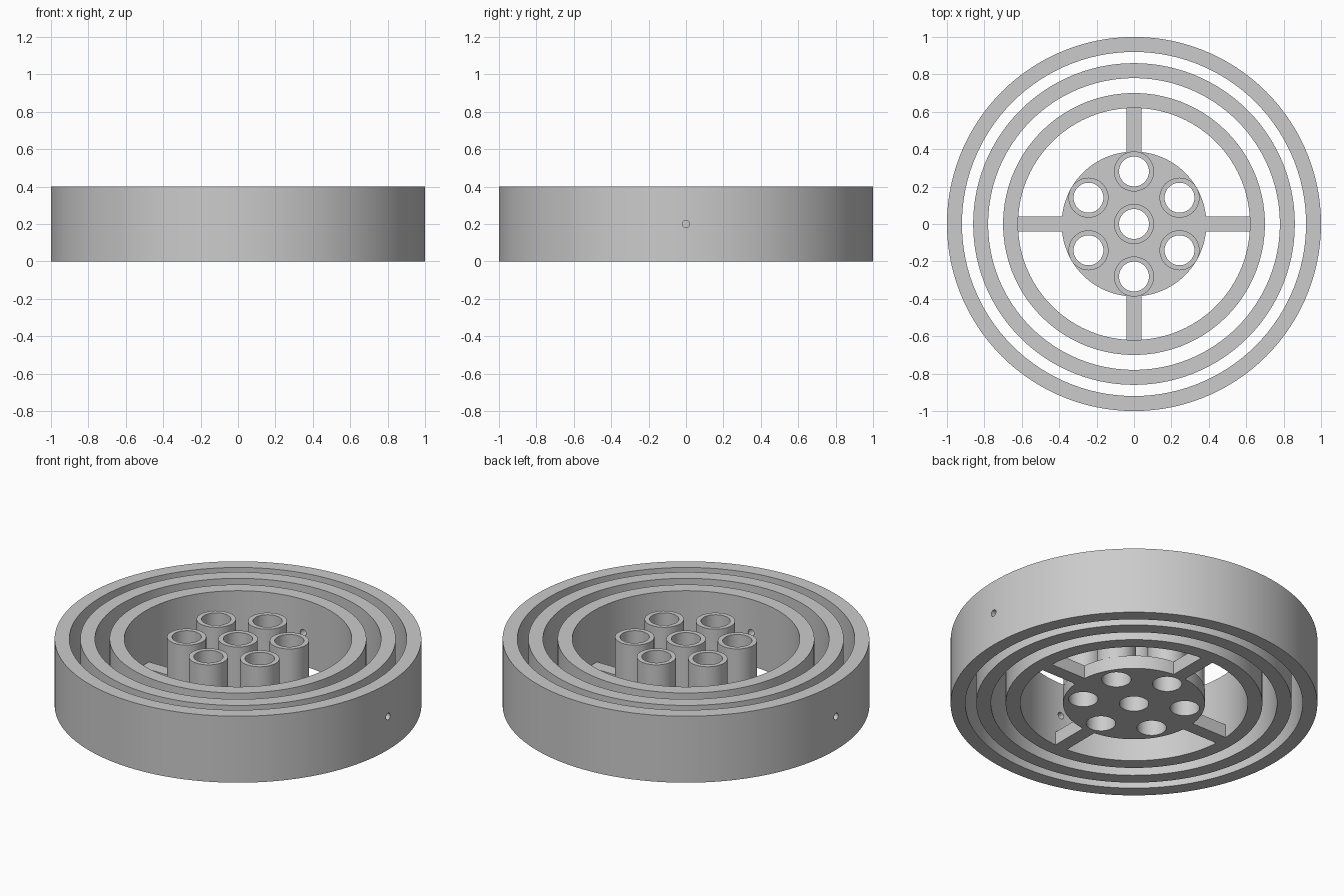
import bpy, bmesh, math
from mathutils import Matrix, Vector

if "Cube" in bpy.data.objects:
    bpy.data.objects.remove(bpy.data.objects["Cube"])

HEIGHT, PLATE = 0.4, 0.08
BORE, TUBE, PITCH = 0.08, 0.107, 0.281

grey = bpy.data.materials.new("plain grey")
grey.use_nodes = True
grey.diffuse_color = (0.6, 0.6, 0.6, 1)
grey.node_tree.nodes["Principled BSDF"].inputs["Base Color"].default_value = (0.6, 0.6, 0.6, 1)


def make(name, bm):
    bmesh.ops.recalc_face_normals(bm, faces=bm.faces)
    mesh = bpy.data.meshes.new(name)
    bm.to_mesh(mesh)
    bm.free()
    mesh.materials.append(grey)
    ob = bpy.data.objects.new(name, mesh)
    bpy.context.collection.objects.link(ob)
    return ob


def ring(name, inner, outer, z0, z1, segments, x=0, y=0):
    """Upright ring made by spinning a rectangular section."""
    bm = bmesh.new()
    section = [(inner, z0), (outer, z0), (outer, z1), (inner, z1)]
    verts = [bm.verts.new((r, 0, z)) for r, z in section]
    edges = [bm.edges.new((verts[i], verts[(i + 1) % 4])) for i in range(4)]
    bmesh.ops.spin(bm, geom=verts + edges, cent=(0, 0, 0), axis=(0, 0, 1),
                   angle=math.tau, steps=segments, use_duplicate=False)
    bmesh.ops.remove_doubles(bm, verts=bm.verts, dist=1e-4)
    bmesh.ops.translate(bm, verts=bm.verts, vec=(x, y, 0))
    return make(name, bm)


def cylinder(name, radius, depth, centre, segments, turn=Matrix()):
    bm = bmesh.new()
    bmesh.ops.create_cone(bm, cap_ends=True, segments=segments, radius1=radius,
                          radius2=radius, depth=depth,
                          matrix=Matrix.Translation(centre) @ turn)
    return make(name, bm)


def cut(target, cutter):
    cutter.hide_render = True
    mod = target.modifiers.new("cut", "BOOLEAN")
    mod.operation, mod.solver, mod.object = "DIFFERENCE", "EXACT", cutter
    bpy.context.view_layer.objects.active = target
    bpy.ops.object.modifier_apply(modifier=mod.name)
    bpy.data.objects.remove(cutter)


def pivot_drill(axis):
    return cylinder("drill", 0.02, 2.4, (0, 0, HEIGHT / 2), 24,
                    Matrix.Rotation(math.pi / 2, 4, axis))


# Three nested rings, drilled for their pivots
outer_ring = ring("outer_ring", 0.92, 1.0, 0, HEIGHT, 120)
middle_ring = ring("middle_ring", 0.78, 0.86, 0, HEIGHT, 120)
inner_ring = ring("inner_ring", 0.62, 0.70, 0, HEIGHT, 120)
for target, axis in ((outer_ring, "Y"), (middle_ring, "Y"),
                     (middle_ring, "X"), (inner_ring, "X")):
    cut(target, pivot_drill(axis))
parts = [outer_ring, middle_ring, inner_ring]

# Hub plate with one bore per tube
hub = cylinder("hub_plate", 0.387, PLATE, (0, 0, PLATE / 2), 96)
parts.append(hub)
spots = [(0, 0)] + [(PITCH * math.sin(k * math.pi / 3), PITCH * math.cos(k * math.pi / 3))
                    for k in range(6)]

# Tubes standing on the plate
for i, (x, y) in enumerate(spots):
    cut(hub, cylinder("bore", BORE, 0.5, (x, y, 0), 48))
    parts.append(ring(f"tube_{i}", BORE, TUBE, PLATE, HEIGHT, 48, x, y))

# Four spokes from the hub to the inner ring
for i in range(4):
    bm = bmesh.new()
    bmesh.ops.create_cube(bm, size=1)
    bmesh.ops.scale(bm, verts=bm.verts, vec=(0.245, 0.08, PLATE))
    bmesh.ops.translate(bm, verts=bm.verts, vec=(0.5025, 0, PLATE / 2))
    bmesh.ops.rotate(bm, verts=bm.verts, cent=Vector(),
                     matrix=Matrix.Rotation(i * math.pi / 2, 3, "Z"))
    make(f"spoke_{i}", bm)

# Smooth round walls, sharp rims
bpy.ops.object.select_all(action="DESELECT")
for ob in parts:
    ob.select_set(True)
bpy.context.view_layer.objects.active = outer_ring
bpy.ops.object.shade_smooth_by_angle(angle=math.radians(30))
